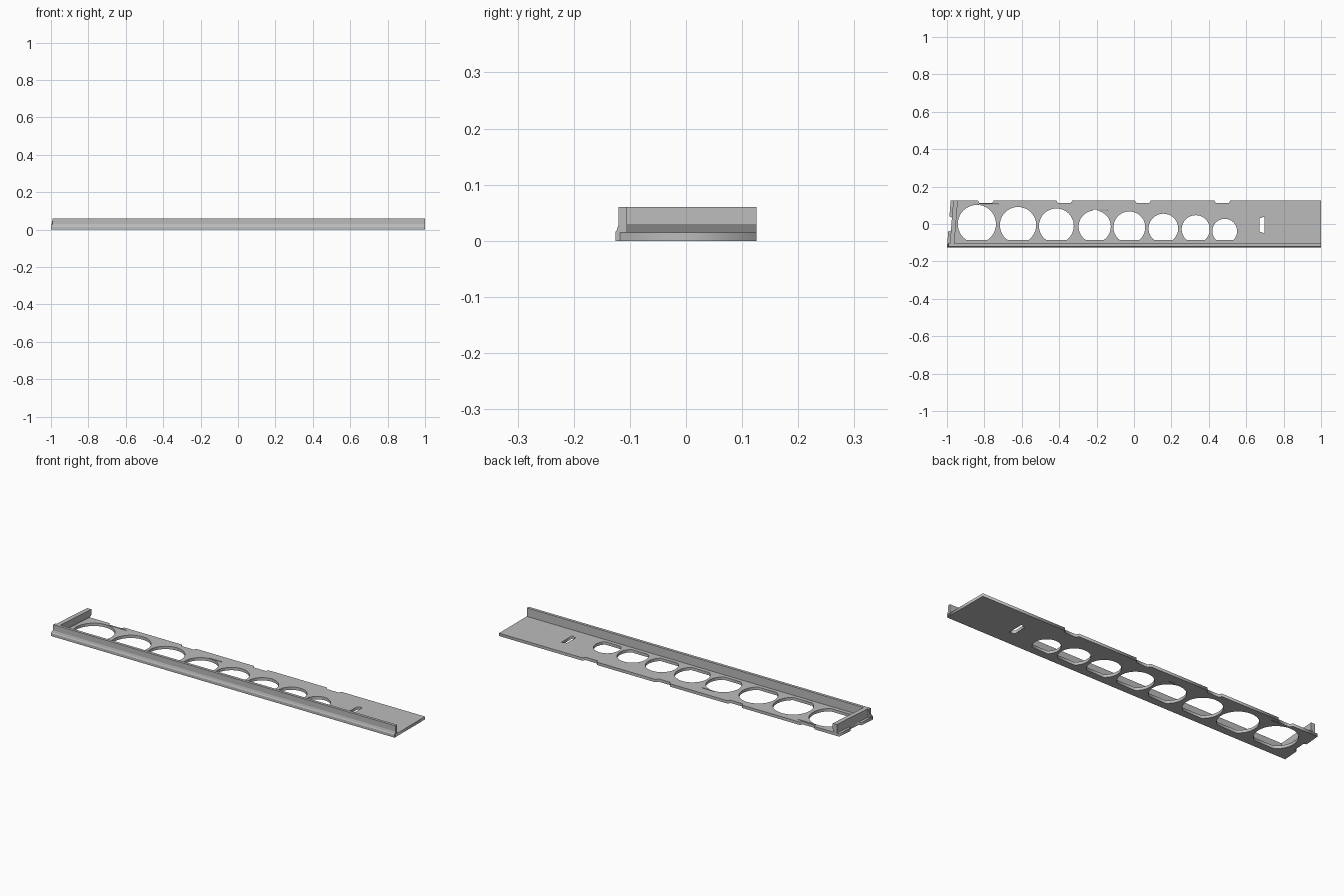
import bpy, bmesh, math
from mathutils import Vector

if "Cube" in bpy.data.objects:
    bpy.data.objects.remove(bpy.data.objects["Cube"])

grey = bpy.data.materials.new("plain_grey")
grey.diffuse_color = (0.5, 0.5, 0.5, 1)
grey.use_nodes = True
grey.node_tree.nodes["Principled BSDF"].inputs["Base Color"].default_value = grey.diffuse_color

T = 0.015            # plate thickness
Y0, Y1 = -0.126, 0.126


def left_x(y):
    """Slightly slanted left end of the strip."""
    return -1 + 0.02 * (y - Y0) / (Y1 - Y0)


def flat_hole(cx, cy, r, floor=-0.085, n=48):
    """Circle whose lower part is cut off by a straight edge."""
    a0 = math.asin((floor - cy) / r)
    sweep = math.pi - 2 * a0
    return [(cx + r * math.cos(a0 + sweep * i / n),
             cy + r * math.sin(a0 + sweep * i / n)) for i in range(n + 1)]


def plate(name, loops, thickness):
    """Filled flat outline with holes, given thickness."""
    cu = bpy.data.curves.new(name + "_outline", 'CURVE')
    cu.dimensions = '2D'
    cu.fill_mode = 'BOTH'
    cu.extrude = thickness / 2
    for pts in loops:
        sp = cu.splines.new('POLY')
        sp.points.add(len(pts) - 1)
        for p, (x, y) in zip(sp.points, pts):
            p.co = (x, y, 0, 1)
        sp.use_cyclic_u = True
    ob = bpy.data.objects.new(name, cu)
    bpy.context.collection.objects.link(ob)
    ob.location.z = thickness / 2
    ob.data.materials.append(grey)
    bpy.ops.object.select_all(action='DESELECT')
    ob.select_set(True)
    bpy.context.view_layer.objects.active = ob
    bpy.ops.object.convert(target='MESH')


def loft(name, ring_a, ring_b):
    """Solid between two matching end sections."""
    bm = bmesh.new()
    a = [bm.verts.new(p) for p in ring_a]
    b = [bm.verts.new(p) for p in ring_b]
    bm.faces.new(a)
    bm.faces.new(b[::-1])
    for i in range(len(a)):
        j = (i + 1) % len(a)
        bm.faces.new((a[i], b[i], b[j], a[j]))
    bmesh.ops.recalc_face_normals(bm, faces=bm.faces)
    me = bpy.data.meshes.new(name)
    bm.to_mesh(me)
    bm.free()
    me.materials.append(grey)
    bpy.context.collection.objects.link(bpy.data.objects.new(name, me))


# base plate outline: notched back edge and notched left end
FRONT = -0.118
outline = [(left_x(FRONT), FRONT), (1, FRONT), (1, Y1)]
for x in (0.43, 0.005, -0.415, -0.835):
    outline += [(x + 0.085, Y1), (x + 0.077, Y1 - 0.014),
                (x + 0.008, Y1 - 0.014), (x, Y1)]
outline += [(left_x(Y1), Y1)]
for y, d in ((0.04, 0), (0.035, 0.014), (-0.035, 0.014), (-0.04, 0)):
    outline.append((left_x(y) + d, y))

# shrinking round holes, the small slot and two thin slits
holes = [(-0.84, 0, 0.102), (-0.62, -0.006, 0.097), (-0.415, -0.01, 0.093),
         (-0.21, -0.014, 0.086), (-0.025, -0.018, 0.085),
         (0.157, -0.024, 0.079), (0.33, -0.028, 0.075), (0.485, -0.038, 0.066)]
loops = [outline] + [flat_hole(*h) for h in holes]
loops.append([(0.672, 0.03), (0.698, 0.04), (0.698, -0.05), (0.67, -0.04)])
for x0, x1, y in ((-0.83, -0.725, 0.104), (-0.22, -0.145, 0.0735)):
    loops.append([(x0, y), (x1, y), (x1, y + 0.004), (x0, y + 0.004)])
plate("base_plate", loops, T)

# front rail: flared foot, upright lip, mitred left end
rail = [(Y0, 0), (Y0, T), (-0.123, 0.02), (-0.12, 0.03), (-0.12, 0.06),
        (-0.105, 0.06), (-0.105, T), (-0.117, T), (-0.117, 0)]
loft("front_rail",
     [(left_x(y) + (0.008 if z > 0.025 else 0), y, z) for y, z in rail],
     [(1, y, z) for y, z in rail])

# left end wall, undercut on the inside, following the slanted end
wall = [(0.014, T * 0.9), (0.014, 0.06), (0.038, 0.06), (0.038, 0.03),
        (0.028, T * 0.9)]
loft("end_wall",
     [(left_x(-0.106) + d, -0.106, z) for d, z in wall],
     [(left_x(Y1) + d, Y1, z) for d, z in wall])
